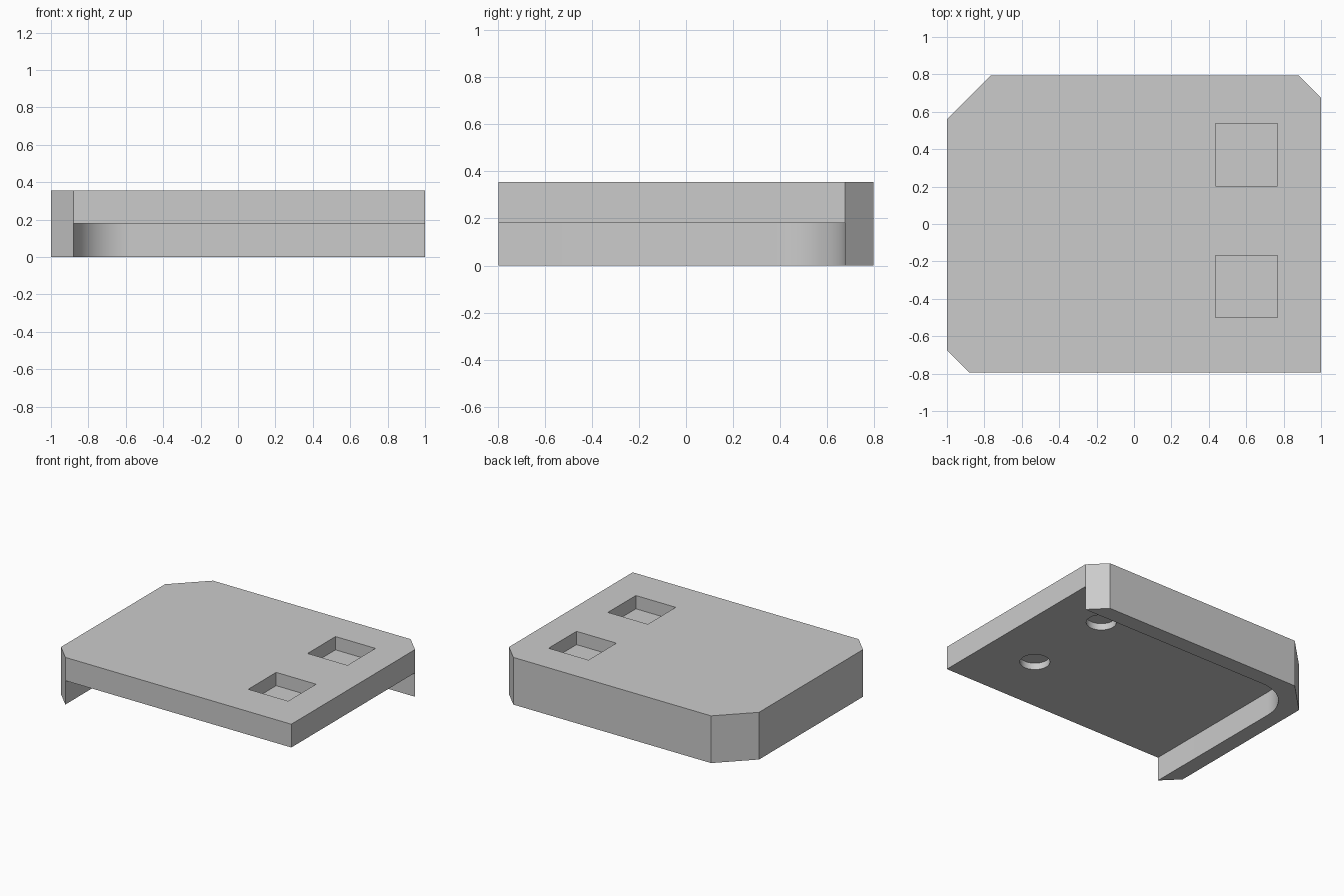
import bpy, bmesh, math

cube = bpy.data.objects.get("Cube")
if cube:
    bpy.data.objects.remove(cube, do_unlink=True)

BACK, TOP, UNDER = 0.795, 0.355, 0.18    # half depth, top height, underside of the plate
WALL, FILLET = 0.12, 0.3                 # skirt thickness, inner corner radius
SMALL, LARGE = 0.12, 0.235               # corner chamfers

grey = bpy.data.materials.new("light_grey")
grey.use_nodes = True
colour = (0.6, 0.6, 0.6, 1)
grey.diffuse_color = colour
grey.node_tree.nodes["Principled BSDF"].inputs["Base Color"].default_value = colour


def prism(name, outline, low, high):
    """Extrude a counter-clockwise outline from low to high."""
    bm = bmesh.new()
    face = bm.faces.new([bm.verts.new((x, y, low)) for x, y in outline])
    grown = bmesh.ops.extrude_face_region(bm, geom=[face])["geom"]
    bmesh.ops.translate(bm, vec=(0, 0, high - low),
                        verts=[v for v in grown if isinstance(v, bmesh.types.BMVert)])
    bmesh.ops.recalc_face_normals(bm, faces=bm.faces)
    mesh = bpy.data.meshes.new(name)
    bm.to_mesh(mesh)
    bm.free()
    mesh.materials.append(grey)
    obj = bpy.data.objects.new(name, mesh)
    bpy.context.collection.objects.link(obj)
    return obj


def arc(cx, cy, radius, start, end, steps):
    """Points along a circular arc, both ends included."""
    angles = [math.radians(start + (end - start) * i / steps) for i in range(steps + 1)]
    return [(cx + radius * math.cos(a), cy + radius * math.sin(a)) for a in angles]


# Plate with three chamfered corners
plate = prism("cover_plate", [
    (-1 + SMALL, -BACK), (1, -BACK), (1, BACK - SMALL), (1 - SMALL, BACK),
    (-1 + LARGE, BACK), (-1, BACK - LARGE), (-1, -BACK + SMALL)], 0, TOP)

# Hollow below the plate, leaving a skirt on two sides with a rounded inner corner
left, back = -1 + WALL, BACK - WALL
cutters = [prism("hollow_cutter",
                 [(left, -BACK - 0.1), (1.1, -BACK - 0.1), (1.1, back)]
                 + arc(left + FILLET, back - FILLET, FILLET, 90, 180, 16),
                 -0.1, UNDER)]

# Square pockets on top, shallow round holes below them
for y in (-0.335, 0.37):
    x, half = 0.602, 0.166
    cutters.append(prism("pocket_cutter",
                         [(x - half, y - half), (x + half, y - half),
                          (x + half, y + half), (x - half, y + half)], 0.255, TOP + 0.1))
    cutters.append(prism("hole_cutter", arc(x, y, 0.103, 0, 360, 40)[:-1],
                         UNDER - 0.05, UNDER + 0.05))

bpy.context.view_layer.objects.active = plate
plate.select_set(True)
for cutter in cutters:
    cut = plate.modifiers.new(cutter.name, "BOOLEAN")
    cut.operation = "DIFFERENCE"
    cut.solver = "EXACT"
    cut.object = cutter
    bpy.ops.object.modifier_apply(modifier=cut.name)
    bpy.data.objects.remove(cutter, do_unlink=True)

bpy.ops.object.shade_smooth_by_angle(angle=math.radians(30))
